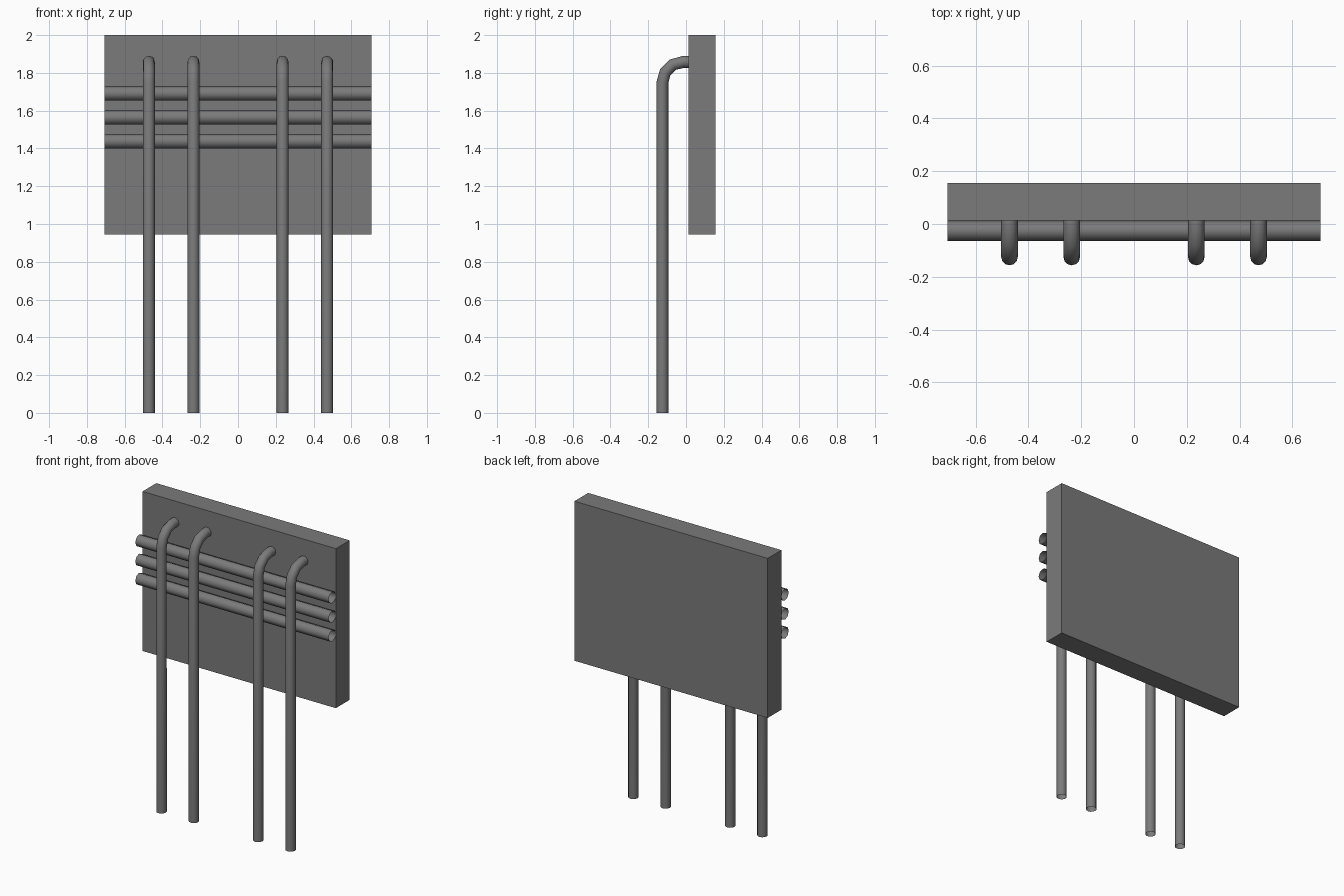
import bpy, bmesh, math
from mathutils import Vector

if "Cube" in bpy.data.objects:
    bpy.data.objects.remove(bpy.data.objects["Cube"])

grey = bpy.data.materials.new("mid grey steel")
grey.diffuse_color = (0.2, 0.197, 0.197, 1)
grey.use_nodes = True
grey.node_tree.nodes["Principled BSDF"].inputs["Base Color"].default_value = grey.diffuse_color


def finish(name, bm, smooth):
    me = bpy.data.meshes.new(name)
    bm.to_mesh(me)
    bm.free()
    me.materials.append(grey)
    if smooth:
        me.polygons.foreach_set("use_smooth", [True] * len(me.polygons))
    ob = bpy.data.objects.new(name, me)
    bpy.context.collection.objects.link(ob)
    return ob


def tube(name, path, radius, sides, side_axis):
    """Open-ended tube along a planar path; side_axis is the plane normal."""
    bm = bmesh.new()
    pts = [Vector(p) for p in path]
    u = Vector(side_axis)
    rings = []
    for i, p in enumerate(pts):
        a = (p - pts[i - 1]).normalized() if i else None
        b = (pts[i + 1] - p).normalized() if i < len(pts) - 1 else None
        t = ((a or b) + (b or a)).normalized()
        v = t.cross(u)
        rings.append([bm.verts.new(p + radius * (math.cos(k) * u + math.sin(k) * v))
                      for k in (2 * math.pi * j / sides for j in range(sides))])
    for r0, r1 in zip(rings, rings[1:]):
        for j in range(sides):
            k = (j + 1) % sides
            bm.faces.new((r0[j], r0[k], r1[k], r1[j]))
    return finish(name, bm, True)


# Sign panel
X, Y0, Y1, Z0, Z1 = 0.707, 0.013, 0.156, 0.945, 2.0
bm = bmesh.new()
bmesh.ops.create_cube(bm, size=1)
for v in bm.verts:
    v.co = (v.co.x * 2 * X, (Y0 + Y1) / 2 + v.co.y * (Y1 - Y0), (Z0 + Z1) / 2 + v.co.z * (Z1 - Z0))
finish("panel", bm, False)

# Horizontal rails lying against the panel front
for i, z in enumerate((1.438, 1.564, 1.691)):
    tube(f"rail_{i + 1}", [(-X, -0.025, z), (X, -0.025, z)], 0.0385, 8, (0, 0, 1))

# Posts that bend back into the panel
R, ZC, PY = 0.11, 1.748, -0.125
for i, x in enumerate((-0.472, -0.236, 0.236, 0.472)):
    path = [(x, PY, 0)]
    for d in (0, 30, 60, 90):
        a = math.radians(d)
        path.append((x, PY + R - R * math.cos(a), ZC + R * math.sin(a)))
    path.append((x, Y0 + 0.002, ZC + R))
    tube(f"post_{i + 1}", path, 0.0315, 12, (1, 0, 0))
